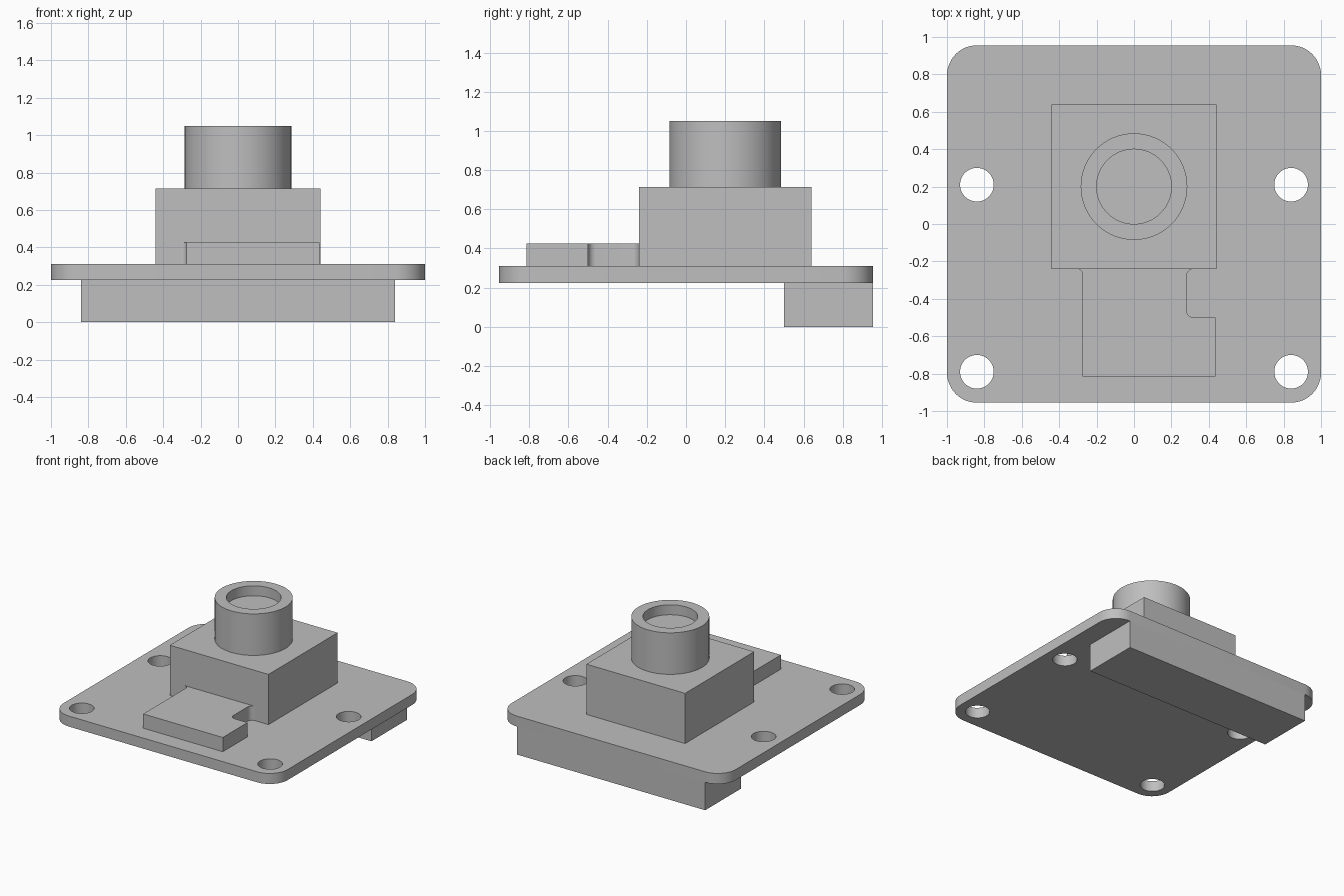
import bpy
import bmesh
from math import cos, sin, pi, radians

cube = bpy.data.objects.get("Cube")
if cube:
    bpy.data.objects.remove(cube, do_unlink=True)

grey = bpy.data.materials.new("matte_grey")
grey.use_nodes = True
colour = (0.52, 0.52, 0.52, 1)
grey.diffuse_color = colour
grey.node_tree.nodes["Principled BSDF"].inputs["Base Color"].default_value = colour


def arc(cx, cy, r, start, end, steps=12):
    """Points along an arc, angles in degrees."""
    angles = [radians(start + (end - start) * i / steps) for i in range(steps + 1)]
    return [(cx + r * cos(a), cy + r * sin(a)) for a in angles]


def circle(cx, cy, r, steps=64):
    return arc(cx, cy, r, 0, 360, steps)[:-1]


def rectangle(x0, x1, y0, y1):
    return [(x0, y0), (x1, y0), (x1, y1), (x0, y1)]


def finish(name, bm):
    bmesh.ops.recalc_face_normals(bm, faces=bm.faces)
    mesh = bpy.data.meshes.new(name)
    bm.to_mesh(mesh)
    bm.free()
    mesh.materials.append(grey)
    obj = bpy.data.objects.new(name, mesh)
    bpy.context.collection.objects.link(obj)
    return obj


def prism(name, outlines, z0, z1):
    """Extrude one or more closed outlines from z0 up to z1."""
    bm = bmesh.new()
    for outline in outlines:
        face = bm.faces.new([bm.verts.new((x, y, z0)) for x, y in outline])
        top = bmesh.ops.extrude_face_region(bm, geom=[face], use_keep_orig=True)["geom"]
        for v in top:
            if isinstance(v, bmesh.types.BMVert):
                v.co.z = z1
    return finish(name, bm)


def smooth(obj):
    bpy.ops.object.select_all(action="DESELECT")
    obj.select_set(True)
    bpy.context.view_layer.objects.active = obj
    bpy.ops.object.shade_smooth_by_angle(angle=radians(30))


# Circuit board with rounded corners and four mounting holes
W, D, R = 1.0, 0.955, 0.16
corners = [(1, 1, 0), (-1, 1, 90), (-1, -1, 180), (1, -1, 270)]
outline = []
for sx, sy, a in corners:
    outline += arc(sx * (W - R), sy * (D - R), R, a, a + 90)
board = prism("circuit_board", [outline], 0.225, 0.31)
holes = [circle(sx * 0.84, y, 0.09, 48) for sx in (-1, 1) for y in (0.21, -0.79)]
cutter = prism("mounting_hole_cutter", holes, 0.1, 0.5)
cutter.hide_render = True
cut = board.modifiers.new("mounting_holes", "BOOLEAN")
cut.object = cutter
cut.solver = "EXACT"
bpy.context.view_layer.objects.active = board
bpy.ops.object.modifier_apply(modifier=cut.name)
bpy.data.objects.remove(cutter, do_unlink=True)
smooth(board)

# Connector under the back edge
prism("rear_connector", [rectangle(-0.84, 0.84, 0.5, D)], 0, 0.225)

# Square lens housing
prism("lens_housing", [rectangle(-0.44, 0.44, -0.24, 0.64)], 0.31, 0.715)

# Flat tab in front of the housing, notched on its left with filleted corners
tab = [(-0.275, -0.815), (0.435, -0.815), (0.435, -0.5)]
tab += arc(0.32, -0.46, 0.04, 270, 180, 8)
tab += arc(0.32, -0.28, 0.04, 180, 90, 8)
tab += arc(-0.305, -0.27, 0.03, 90, 0, 8)
smooth(prism("front_tab", [tab], 0.31, 0.425))

# Lens barrel with a shallow round recess, turned from a profile
bm = bmesh.new()
rings = []
for r, z in [(0.285, 0.715), (0.285, 1.05), (0.2, 1.05), (0.2, 0.97)]:
    rings.append([bm.verts.new((x, y, z)) for x, y in circle(0, 0.2, r)])
for low, high in zip(rings, rings[1:]):
    for i in range(len(low)):
        j = (i + 1) % len(low)
        bm.faces.new((low[i], low[j], high[j], high[i]))
bm.faces.new(rings[-1])
bm.faces.new(rings[0])
smooth(finish("lens_barrel", bm))
